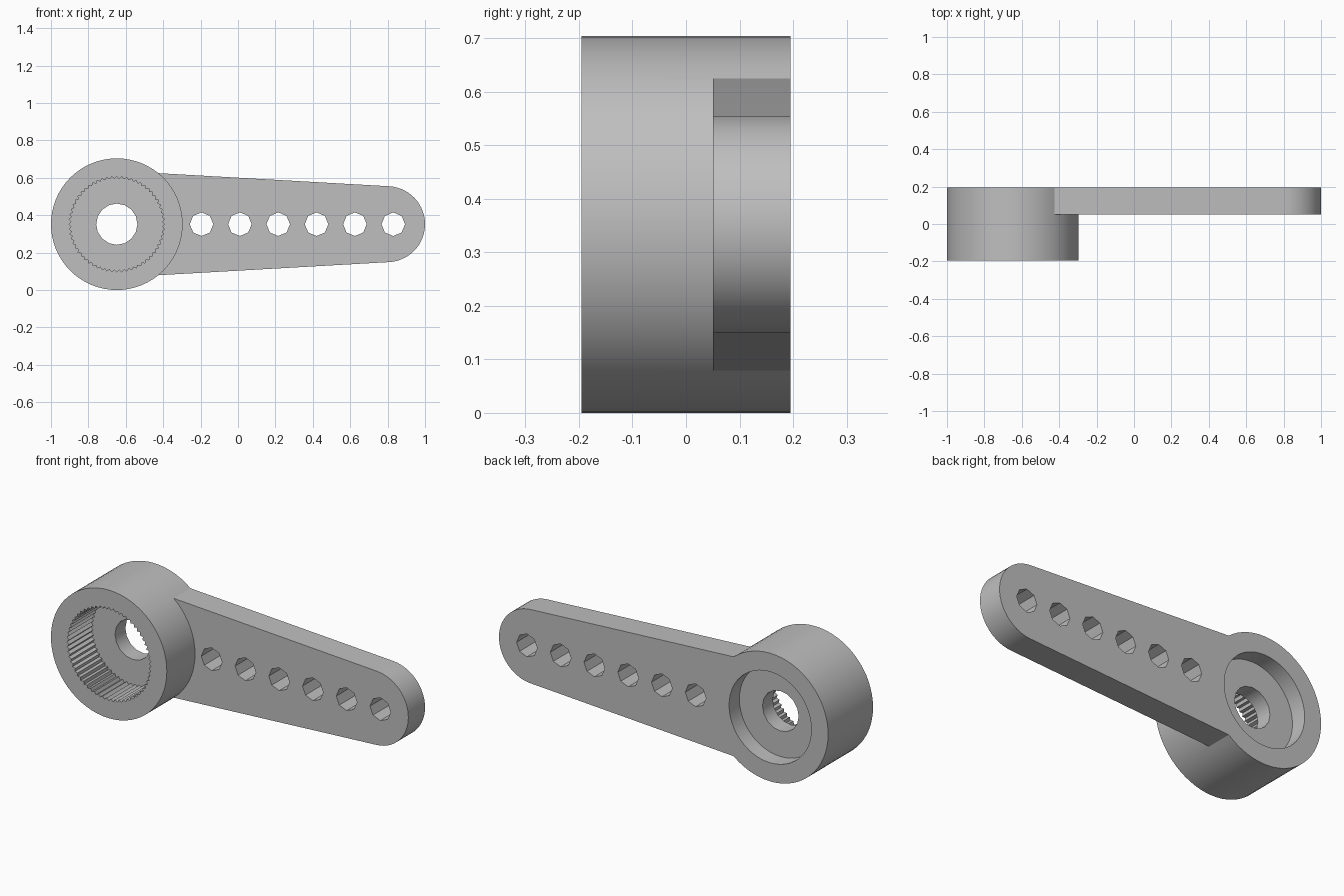
import bpy
import bmesh
from math import cos, sin, pi

if "Cube" in bpy.data.objects:
    bpy.data.objects.remove(bpy.data.objects["Cube"], do_unlink=True)

HUB_X, MID_Z = -0.648, 0.352
FRONT, BACK = -0.195, 0.195

grey = bpy.data.materials.new("plain grey")
grey.use_nodes = True
grey.diffuse_color = (0.52, 0.52, 0.52, 1)
grey.node_tree.nodes["Principled BSDF"].inputs["Base Color"].default_value = (0.52, 0.52, 0.52, 1)


def ring(cx, radii, sides, start=0.0, sweep=2 * pi):
    """Points around a circle; several radii alternate to make teeth."""
    return [(cx + radii[i % len(radii)] * cos(start + sweep * i / sides),
             MID_Z + radii[i % len(radii)] * sin(start + sweep * i / sides))
            for i in range(sides)]


def prism(name, outline, y0, y1):
    """Extrude an outline in the xz plane from y0 to y1."""
    bm = bmesh.new()
    face = bm.faces.new([bm.verts.new((x, y0, z)) for x, z in outline])
    side = bmesh.ops.extrude_face_region(bm, geom=[face])["geom"]
    moved = [v for v in side if isinstance(v, bmesh.types.BMVert)]
    bmesh.ops.translate(bm, verts=moved, vec=(0, y1 - y0, 0))
    bmesh.ops.recalc_face_normals(bm, faces=bm.faces)
    mesh = bpy.data.meshes.new(name)
    bm.to_mesh(mesh)
    bm.free()
    mesh.materials.append(grey)
    obj = bpy.data.objects.new(name, mesh)
    bpy.context.collection.objects.link(obj)
    return obj


def combine(target, tool, operation):
    """Apply a boolean and discard the tool."""
    mod = target.modifiers.new("combine", "BOOLEAN")
    mod.operation, mod.solver, mod.object = operation, "EXACT", tool
    graph = bpy.context.evaluated_depsgraph_get()
    result = bpy.data.meshes.new_from_object(target.evaluated_get(graph))
    target.modifiers.clear()
    target.data = result
    bpy.data.objects.remove(tool, do_unlink=True)


# Round hub
lever = prism("lever_arm_with_hub", ring(HUB_X, [0.352], 64), FRONT, BACK)

# Tapered arm with a rounded tip
tip_x, tip_r, lean = 0.797, 0.203, 0.06
steps = 28
tip = [(tip_x + tip_r * cos(a), MID_Z + tip_r * sin(a))
       for a in [(-pi / 2 + lean) + (pi - 2 * lean) * i / steps for i in range(steps + 1)]]
arm_outline = [(-0.5, MID_Z - 0.277)] + tip + [(-0.5, MID_Z + 0.277)]
combine(lever, prism("arm", arm_outline, 0.05, BACK), "UNION")

# Toothed socket in front, round recess behind, bore through the web
combine(lever, prism("socket", ring(HUB_X, [0.256, 0.243], 120), FRONT - 0.1, 0.015), "DIFFERENCE")
combine(lever, prism("recess", ring(HUB_X, [0.25], 48), 0.105, BACK + 0.1), "DIFFERENCE")
combine(lever, prism("bore", ring(HUB_X, [0.11], 16), -0.1, 0.15), "DIFFERENCE")

# Row of linkage holes
for i in range(6):
    hole = prism("hole", ring(-0.195 + 0.205 * i, [0.063], 8), -0.05, BACK + 0.1)
    combine(lever, hole, "DIFFERENCE")

bpy.ops.object.select_all(action="DESELECT")
lever.select_set(True)
bpy.context.view_layer.objects.active = lever
bpy.ops.object.shade_smooth_by_angle(angle=pi / 6)
